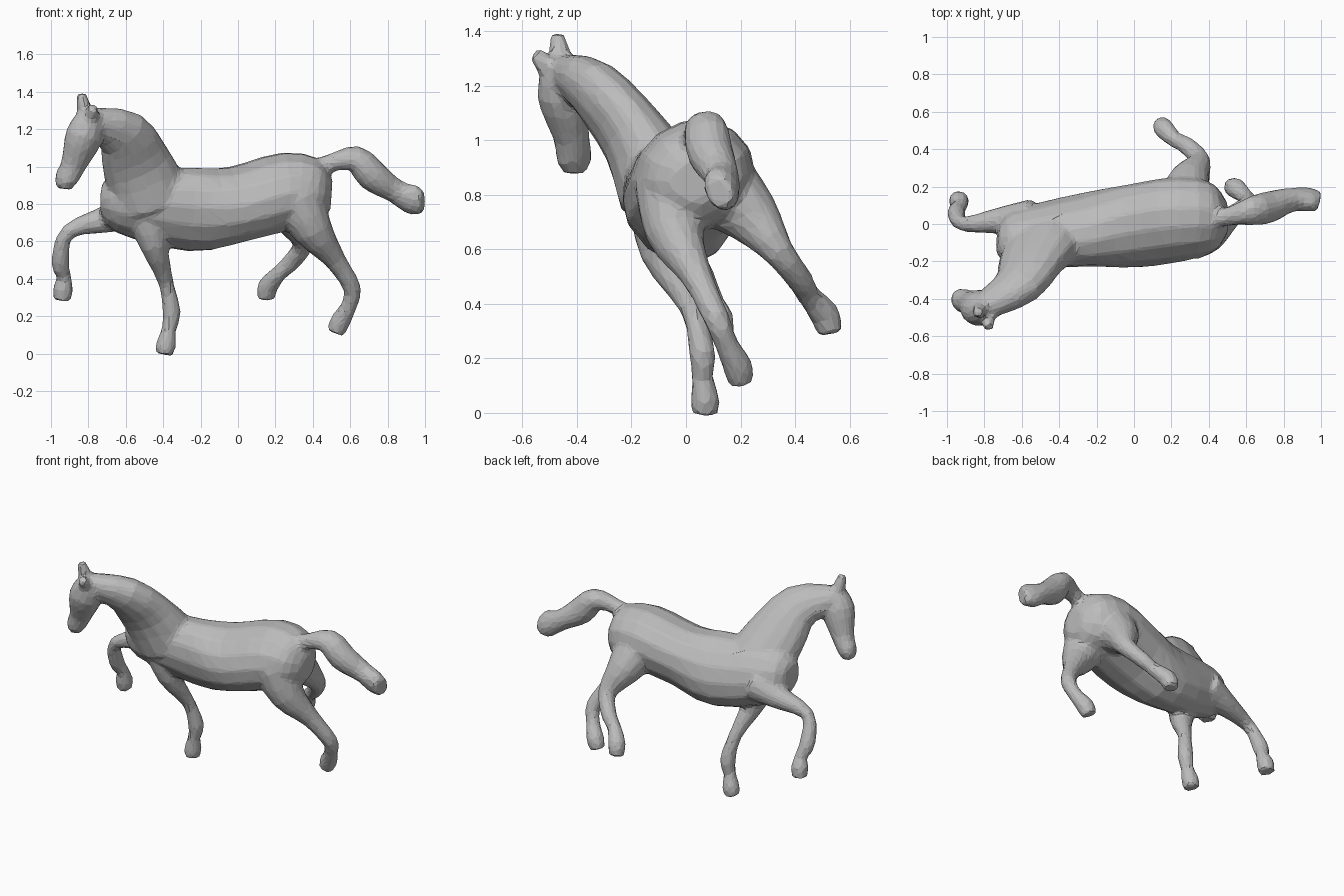
import bpy
import bmesh
import math
from mathutils import Vector

default_cube = bpy.data.objects.get("Cube")
if default_cube:
    bpy.data.objects.remove(default_cube, do_unlink=True)

grey = bpy.data.materials.new("stone_grey")
grey.use_nodes = True
grey.diffuse_color = (0.5, 0.5, 0.5, 1)
grey.node_tree.nodes["Principled BSDF"].inputs["Base Color"].default_value = grey.diffuse_color

SIDES = 14
STEPS = 3
UNIT = 0.01                             # stations are given in hundredths
BODY_SIDE = Vector((0, 0.9, 0.45))      # sideways axis of the leaning body
HEAD_SIDE = Vector((-0.3, 0.7, 0.6))    # sideways axis of the turned head


def smooth_path(stations):
    """Spline through the stations, repeating the end ones."""
    keys = [Vector((*s[:4], s[-1])) for s in stations]
    keys = [keys[0]] + keys + [keys[-1]]
    path = []
    for before, start, end, after in zip(keys, keys[1:], keys[2:], keys[3:]):
        for step in range(STEPS):
            t = step / STEPS
            leave, arrive = (end - before) / 2, (after - start) / 2
            bend = (end - start) * 3 - leave * 2 - arrive
            twist = (start - end) * 2 + leave + arrive
            path.append((start + leave * t + bend * t * t + twist * t * t * t) * UNIT)
    path.append(keys[-1] * UNIT)
    return path


def loft(name, stations, side=BODY_SIDE):
    """Closed tube through (x, y, z, half width, half depth) stations."""
    bm = bmesh.new()
    path = smooth_path(stations)
    centres = [Vector(s[:3]) for s in path]
    last = len(path) - 1
    rings = []
    for i, station in enumerate(path):
        along = (centres[min(i + 1, last)] - centres[max(i - 1, 0)]).normalized()
        across = (side - along * side.dot(along)).normalized()
        deep = along.cross(across)
        ring = []
        for k in range(SIDES):
            angle = math.tau * k / SIDES
            offset = across * station[3] * math.cos(angle) + deep * station[4] * math.sin(angle)
            ring.append(bm.verts.new(centres[i] + offset))
        rings.append(ring)
    for low, high in zip(rings, rings[1:]):
        for k in range(SIDES):
            n = (k + 1) % SIDES
            bm.faces.new((low[k], low[n], high[n], high[k]))
    bm.faces.new(rings[0][::-1])
    bm.faces.new(rings[-1])
    bmesh.ops.recalc_face_normals(bm, faces=bm.faces)
    mesh = bpy.data.meshes.new(name)
    bm.to_mesh(mesh)
    bm.free()
    mesh.materials.append(grey)
    obj = bpy.data.objects.new(name, mesh)
    bpy.context.collection.objects.link(obj)
    return obj


def leg(name, joints, thickness):
    """Leg from the trunk to the hoof, with a shared thickness per joint."""
    return loft(name, [(*joint, size) for joint, size in zip(joints, thickness)])


# Barrel, from chest to rump
body = loft("horse", [
    (-73, -8, 83, 7, 8), (-63, -8, 82, 15, 18), (-25, -3, 77, 19, 23.5),
    (0, -1, 80, 23, 20), (27, 3, 87, 23, 20.5), (43, 3, 85.5, 18, 17), (50, 3, 85, 8, 8),
])

# Arched neck
neck = loft("neck", [
    (-47, -9, 83, 17, 22), (-54, -19, 101, 12.5, 19),
    (-62, -32.5, 117.5, 10.5, 14.5), (-80, -44, 124, 7, 8),
], HEAD_SIDE)

# Head and muzzle
head = loft("head", [
    (-78, -46, 130, 6, 6), (-82, -45, 117, 9.5, 10.5),
    (-88, -42, 101, 6.5, 7), (-92, -41, 93, 6.8, 6), (-93, -41, 88, 4, 4),
], HEAD_SIDE)

# Ears
left_ear = loft("left_ear", [(-81, -45, 126, 5), (-84, -47.5, 139, 2.7)], HEAD_SIDE)
right_ear = loft("right_ear", [(-79, -48, 124, 5), (-77.5, -55.5, 132, 2.7)], HEAD_SIDE)

# Forelegs: left raised, right standing
fore_thickness = (11.5, 7.5, 4.1, 4.9, 3.9, 5.4, 4.8)
left_foreleg = leg("left_foreleg", [
    (-55, 2, 77), (-70, 2, 72), (-91, 0, 65), (-95, 6, 49),
    (-93, 10, 41), (-93.5, 12, 35), (-94, 13, 28.5),
], fore_thickness)
right_foreleg = leg("right_foreleg", [
    (-50, -10, 77), (-45, -9, 58), (-38.5, 2, 38), (-35.5, 6, 22),
    (-37, 6, 13), (-38.5, 7, 5), (-39.5, 7, -0.5),
], fore_thickness)

# Hind legs: left folded, right trailing
hind_thickness = (15, 10.8, 5.8, 4.8, 4.3, 5.5, 4.6)
left_hind_leg = leg("left_hind_leg", [
    (27, 13, 82), (30, 24, 72), (35, 34, 59), (28, 42, 48.5),
    (22, 45, 43), (16, 51, 36), (15, 53, 29),
], hind_thickness)
right_hind_leg = leg("right_hind_leg", [
    (32, -4, 82), (40, -4, 66), (52, 4, 50), (61, 11, 35),
    (59, 15, 25), (54.5, 19, 17), (52, 20, 11),
], hind_thickness)

# Flowing tail
tail = loft("tail", [
    (38, 3, 96, 7), (50, 4, 102, 4.9), (63, 7, 104, 8, 7),
    (72, 9, 95, 8.5), (84, 13, 87, 6.5), (94, 13, 82, 6, 8.5), (99, 12, 81, 5, 6),
])

# Fuse the parts into one sculpted skin
bpy.ops.object.select_all(action="DESELECT")
for part in (body, neck, head, left_ear, right_ear, left_foreleg, right_foreleg,
             left_hind_leg, right_hind_leg, tail):
    part.select_set(True)
bpy.context.view_layer.objects.active = body
bpy.ops.object.join()

remesh = body.modifiers.new("fuse", "REMESH")
remesh.mode = "VOXEL"
remesh.voxel_size = 0.014
relax = body.modifiers.new("relax", "SMOOTH")
relax.factor = 0.5
relax.iterations = 5
facets = body.modifiers.new("facets", "DECIMATE")
facets.ratio = 0.09
